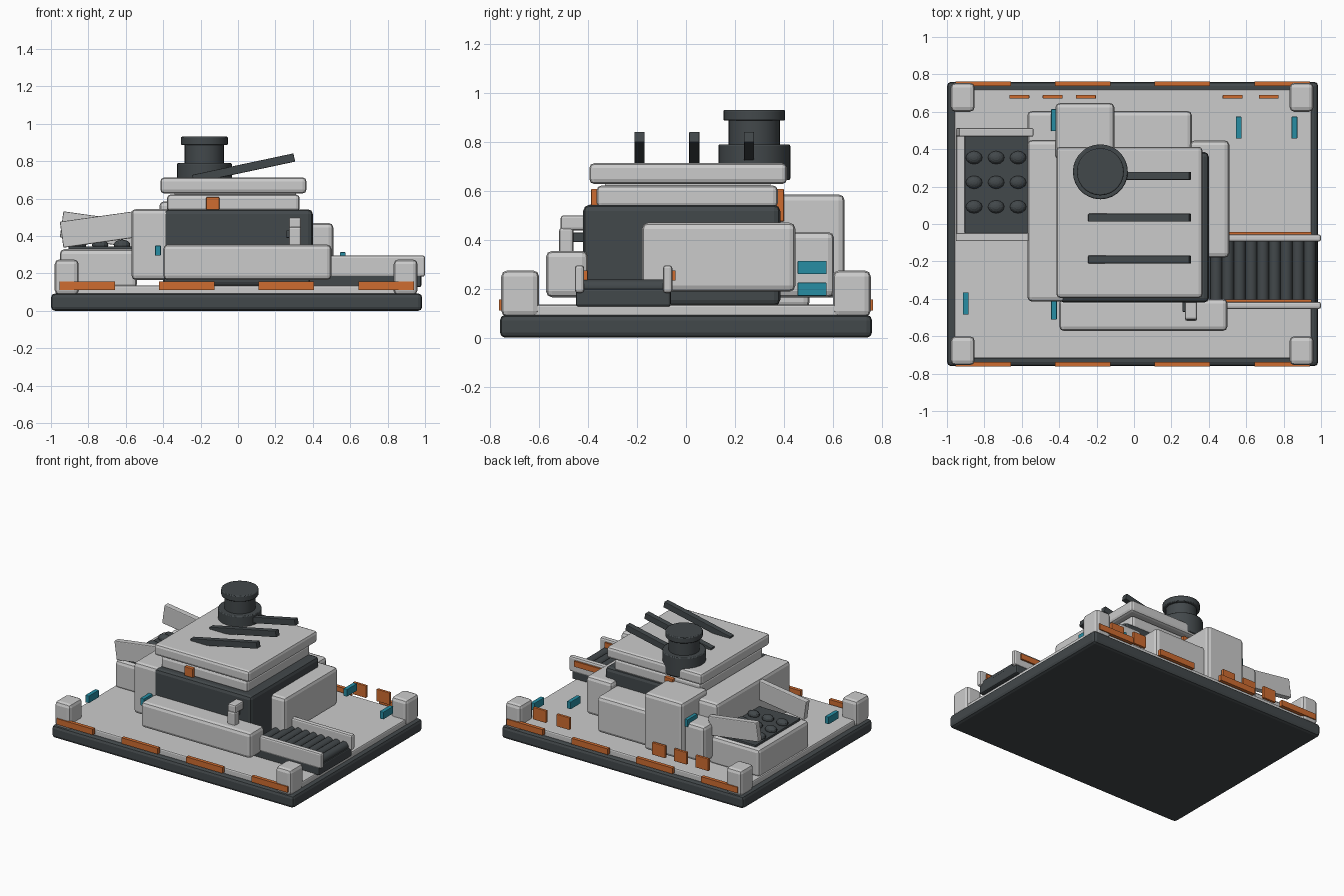
import bpy
from math import radians


def material(name, rgb):
    m = bpy.data.materials.new(name)
    m.diffuse_color = (*rgb, 1)
    return m


LIGHT = material("light_panel", (0.57, 0.59, 0.56))
DARK = material("dark_metal", (0.055, 0.065, 0.07))
ORANGE = material("orange_trim", (0.62, 0.15, 0.03))
TEAL = material("teal_light", (0.02, 0.27, 0.37))


def finish(ob, name, mat, bevel):
    ob.name = name
    ob.data.materials.append(mat)
    if bevel:
        mod = ob.modifiers.new("Bevel", "BEVEL")
        mod.width = bevel
        mod.segments = 2
        mod.limit_method = "ANGLE"
    return ob


def box(name, x, y, z, mat=LIGHT, bevel=0.02, tilt=0):
    """Box from (min, max) ranges, optionally tilted about its y axis."""
    bpy.ops.mesh.primitive_cube_add(
        size=1, location=[(a + b) / 2 for a, b in (x, y, z)])
    ob = bpy.context.object
    ob.scale = [b - a for a, b in (x, y, z)]
    bpy.ops.object.transform_apply(location=False, rotation=False, scale=True)
    ob.rotation_euler.y = radians(tilt)
    return finish(ob, name, mat, bevel)


def cyl(name, r, loc, depth, rot=(0, 0, 0), sides=28, bevel=0.006):
    bpy.ops.mesh.primitive_cylinder_add(
        vertices=sides, radius=r, depth=depth, location=loc, rotation=rot)
    ob = finish(bpy.context.object, name, DARK, bevel)
    bpy.ops.object.shade_smooth_by_angle(angle=radians(35))
    return ob


# Foundation, deck, corner posts and edge markings
box("foundation", (-1.0, 0.985), (-0.76, 0.76), (0, 0.093), DARK, 0.022)
box("deck", (-0.96, 0.95), (-0.72, 0.72), (0.08, 0.135), LIGHT, 0.01)
for x in (-0.98, 0.832):
    for y in (-0.755, 0.6):
        box("corner_post", (x, x + 0.128), (y, y + 0.155), (0.085, 0.275), LIGHT, 0.025)
for y in (-0.75, 0.75):
    for x in (-0.955, -0.422, 0.109, 0.643):
        box("edge_marking", (x, x + 0.297), (y - 0.013, y + 0.013), (0.112, 0.156), ORANGE, 0)

# Main hall with surrounding annexes
box("main_hall", (-0.4, 0.4), (-0.42, 0.385), (0.13, 0.543), DARK, 0.025)
box("left_annex", (-0.57, -0.36), (-0.415, 0.45), (0.165, 0.545), LIGHT, 0.025)
box("front_annex", (-0.4, 0.5), (-0.572, -0.4), (0.165, 0.355), LIGHT, 0.025)
box("right_annex", (0.3, 0.51), (-0.18, 0.447), (0.188, 0.47), LIGHT, 0.025)
box("back_annex", (-0.57, 0.31), (0.36, 0.605), (0.165, 0.432), LIGHT, 0.025)
box("back_tower", (-0.42, -0.105), (0.34, 0.648), (0.165, 0.586), LIGHT, 0.025)

# Stepped roof
box("roof_tier", (-0.38, 0.33), (-0.365, 0.375), (0.53, 0.622), LIGHT, 0.02)
box("roof_neck", (-0.34, 0.31), (-0.33, 0.345), (0.6, 0.65), LIGHT, 0)
box("roof_slab", (-0.415, 0.366), (-0.395, 0.413), (0.628, 0.713), LIGHT, 0.02)
box("roof_front_marker", (-0.17, -0.1), (-0.388, -0.355), (0.54, 0.608), ORANGE, 0.004)
box("roof_back_marker", (-0.17, -0.1), (0.365, 0.4), (0.475, 0.608), ORANGE, 0.004)

# Roof exhaust stack and sloping louvres
TX, TY = -0.18, 0.279
cyl("stack_base", 0.147, (TX, TY, 0.717), 0.145)
cyl("stack_neck", 0.105, (TX, TY, 0.835), 0.12)
cyl("stack_cap", 0.126, (TX, TY, 0.909), 0.044)
for y in (-0.19, 0.034, 0.257):
    box("roof_louvre", (-0.247, 0.307), (y - 0.021, y + 0.021), (0.74, 0.785),
        DARK, 0.004, tilt=-12)

# Conveyor on the right side
box("conveyor_bed", (0.38, 0.98), (-0.45, -0.062), (0.127, 0.2), DARK, 0.01)
for i in range(9):
    cyl("conveyor_roller", 0.032, (0.44 + i * 0.0625, -0.25, 0.206), 0.34,
        (radians(90), 0, 0), 14, 0)
for y in (-0.435, -0.075):
    box("conveyor_rail", (0.42, 1.0), (y - 0.019, y + 0.019), (0.183, 0.296), LIGHT, 0.012)
    box("rail_stripe", (0.46, 0.95), (y + 0.014, y + 0.032), (0.234, 0.275), ORANGE, 0)

# Control post beside the conveyor
box("control_head", (0.272, 0.338), (-0.512, -0.41), (0.438, 0.5), LIGHT, 0.012)
box("control_stem", (0.272, 0.338), (-0.518, -0.46), (0.34, 0.45), LIGHT, 0.012)
box("control_link", (0.258, 0.31), (-0.47, -0.41), (0.39, 0.43), DARK, 0.005)

# Intake hopper with ore and tilted side flaps
box("hopper_base", (-0.953, -0.54), (-0.085, 0.505), (0.12, 0.33), LIGHT, 0.025)
box("hopper_tray", (-0.905, -0.55), (-0.05, 0.475), (0.3, 0.345), DARK, 0.005)
for x in (-0.855, -0.737, -0.62):
    for y in (0.092, 0.223, 0.355):
        bpy.ops.mesh.primitive_uv_sphere_add(
            segments=12, ring_count=8, radius=1, location=(x, y, 0.353))
        ore = bpy.context.object
        ore.scale = (0.044, 0.035, 0.028)
        finish(ore, "ore_lump", DARK, 0)
for y, tilt in ((-0.07, -8), (0.49, 8)):
    box("hopper_flap", (-0.945, -0.545), (y - 0.022, y + 0.022), (0.365, 0.505),
        LIGHT, 0.006, tilt=tilt)

# Back row of orange tags
for x in (-0.613, -0.435, -0.257, 0.527, 0.72):
    box("back_tag", (x - 0.053, x + 0.053), (0.67, 0.69), (0.17, 0.26), ORANGE, 0.003)

# Small teal indicator panels
for x, y, z in ((0.56, 0.515, 0.287), (0.858, 0.515, 0.198), (-0.9, -0.425, 0.207),
                (-0.428, -0.452, 0.322), (-0.428, 0.555, 0.435)):
    box("indicator", (x - 0.015, x + 0.015), (y - 0.059, y + 0.059),
        (z - 0.027, z + 0.027), TEAL, 0.003)
